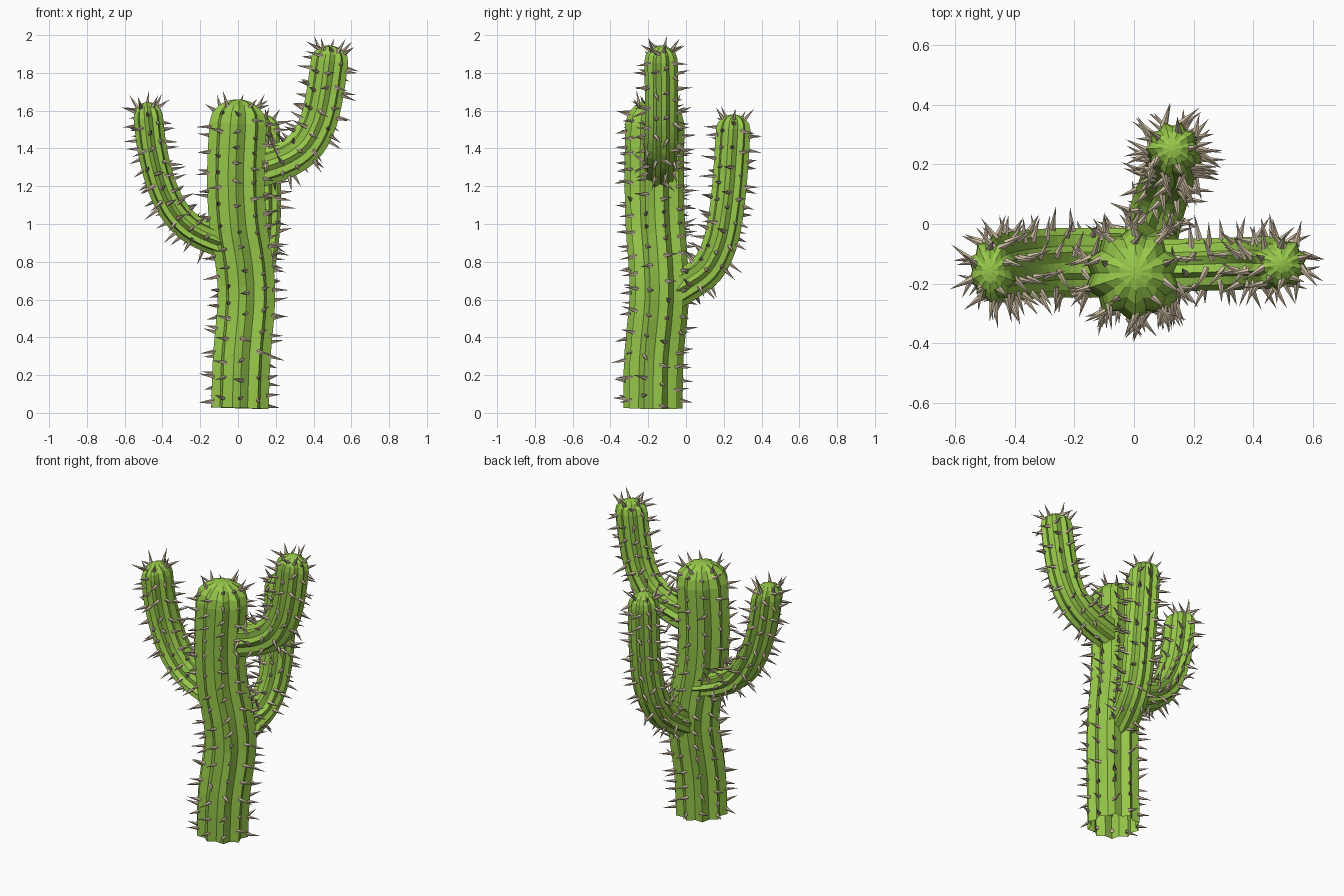
import bpy, bmesh, math, random
from mathutils import Vector, Matrix

if "Cube" in bpy.data.objects:
    bpy.data.objects.remove(bpy.data.objects["Cube"])

random.seed(7)
RIBS = 10
VALLEY = 0.82


def material(name, color):
    m = bpy.data.materials.new(name)
    m.diffuse_color = color
    m.use_nodes = True
    m.node_tree.nodes["Principled BSDF"].inputs["Base Color"].default_value = m.diffuse_color
    return m


GREEN = material("cactus_green", (0.31, 0.58, 0.07, 1))
TAN = material("spine_tan", (0.60, 0.50, 0.36, 1))


def smooth_path(pts, steps=3):
    """Catmull-Rom samples through the control points."""
    p = [Vector(q) for q in pts]
    p = [2 * p[0] - p[1]] + p + [2 * p[-1] - p[-2]]
    out = []
    for i in range(1, len(p) - 2):
        a, b, c, d = p[i - 1:i + 3]
        for k in range(steps):
            t = k / steps
            out.append(0.5 * (2 * b + (c - a) * t + (2 * a - 5 * b + 4 * c - d) * t * t
                              + (3 * b - a - 3 * c + d) * t ** 3))
    return out + [p[-2]]


def to_object(bm, name, mat):
    bmesh.ops.recalc_face_normals(bm, faces=bm.faces)
    mesh = bpy.data.meshes.new(name)
    bm.to_mesh(mesh)
    bm.free()
    mesh.materials.append(mat)
    ob = bpy.data.objects.new(name, mesh)
    bpy.context.collection.objects.link(ob)


def limb(name, pts, side, r_side, r_other, cap, hidden=0.0, gap=0.105):
    """Ribbed tube with a domed tip and open base, plus spines along the rib crests."""
    path = smooth_path(pts)
    side = Vector(side)
    frames = []
    for i, c in enumerate(path):
        t = (path[min(i + 1, len(path) - 1)] - path[max(i - 1, 0)]).normalized()
        s = (side - t * side.dot(t)).normalized()
        frames.append((c, t, s, t.cross(s), 1.0))
    # dome rings
    c, t, s, n, _ = frames[-1]
    for a in (25, 48, 68, 82):
        r = math.radians(a)
        frames.append((c + t * cap * math.sin(r), t, s, n, math.cos(r)))

    def point(f, k):
        c, t, s, n, sc = f
        a = math.pi * k / RIBS
        q = sc * (VALLEY if k % 2 else 1.0)
        return c + s * (math.cos(a) * r_side * q) + n * (math.sin(a) * r_other * q)

    bm = bmesh.new()
    rings = [[bm.verts.new(point(f, k)) for k in range(2 * RIBS)] for f in frames]
    for lo, hi in zip(rings, rings[1:]):
        for k in range(2 * RIBS):
            j = (k + 1) % (2 * RIBS)
            bm.faces.new((lo[k], lo[j], hi[j], hi[k]))
    tip = bm.verts.new(c + t * cap)
    for k in range(2 * RIBS):
        bm.faces.new((rings[-1][k], rings[-1][(k + 1) % (2 * RIBS)], tip))
    to_object(bm, name, GREEN)

    # spines
    bm = bmesh.new()

    def spine(pos, direction):
        d = direction.normalized()
        length = random.uniform(0.07, 0.1)
        rot = d.to_track_quat('Z', 'Y').to_matrix().to_4x4()
        bmesh.ops.create_cone(bm, cap_ends=True, segments=5, radius1=0.013, radius2=0,
                              depth=length,
                              matrix=Matrix.Translation(pos + d * (length / 2 - 0.015)) @ rot)

    def jitter(w):
        return Vector([random.uniform(-w, w) for _ in range(3)])

    for k in range(0, 2 * RIBS, 2):
        travelled, target = 0.0, hidden + random.uniform(0.01, gap)
        for f, g in zip(frames[:-3], frames[1:-2]):
            p, q = point(f, k), point(g, k)
            step = (g[0] - f[0]).length
            while step and travelled + step > target:
                u = (target - travelled) / step
                pos = p.lerp(q, u)
                out = (p - f[0]).normalized()
                around = f[1].cross(out)
                up = f[1] * (1.5 * (1 - g[4]) + random.uniform(-0.25, 0.25))
                spine(pos, out + up + around * random.uniform(-0.9, 0.9))
                target += gap * random.uniform(0.7, 1.3)
            travelled += step
    # crown spines
    for k in range(0, 2 * RIBS, 4):
        p = point(frames[-3], k)
        spine(p, (p - frames[-3][0]).normalized() * 0.6 + t + jitter(0.3))
    for v in bm.verts:
        v.co.z = max(v.co.z, 0.0)
    to_object(bm, name + "_spines", TAN)


# Trunk
limb("trunk", [(0.01, -0.175, 0.025), (0.02, -0.17, 0.3), (0.045, -0.142, 0.6),
               (0.032, -0.148, 0.8), (0.0, -0.163, 1.0), (-0.012, -0.168, 1.25),
               (0.0, -0.165, 1.53)], (0, 1, 0), 0.157, 0.160, 0.13)

# Left arm
limb("left_arm", [(-0.03, -0.13, 0.885), (-0.15, -0.13, 0.925), (-0.26, -0.13, 0.985),
                  (-0.345, -0.135, 1.08), (-0.41, -0.142, 1.22), (-0.455, -0.15, 1.4),
                  (-0.475, -0.155, 1.565)], (0, 1, 0), 0.116, 0.082, 0.08, 0.12)

# Right arm
limb("right_arm", [(0.0, -0.14, 1.27), (0.14, -0.138, 1.302), (0.27, -0.135, 1.35),
                   (0.365, -0.132, 1.425), (0.428, -0.13, 1.55), (0.462, -0.13, 1.7),
                   (0.485, -0.132, 1.865)], (0, 1, 0), 0.088, 0.104, 0.08, 0.14)

# Back arm
limb("back_arm", [(0.05, -0.08, 0.63), (0.07, 0.02, 0.69), (0.1, 0.115, 0.765),
                  (0.122, 0.178, 0.89), (0.135, 0.212, 1.05), (0.135, 0.234, 1.25),
                  (0.13, 0.25, 1.5)], (1, 0, 0), 0.092, 0.096, 0.08, 0.09)
